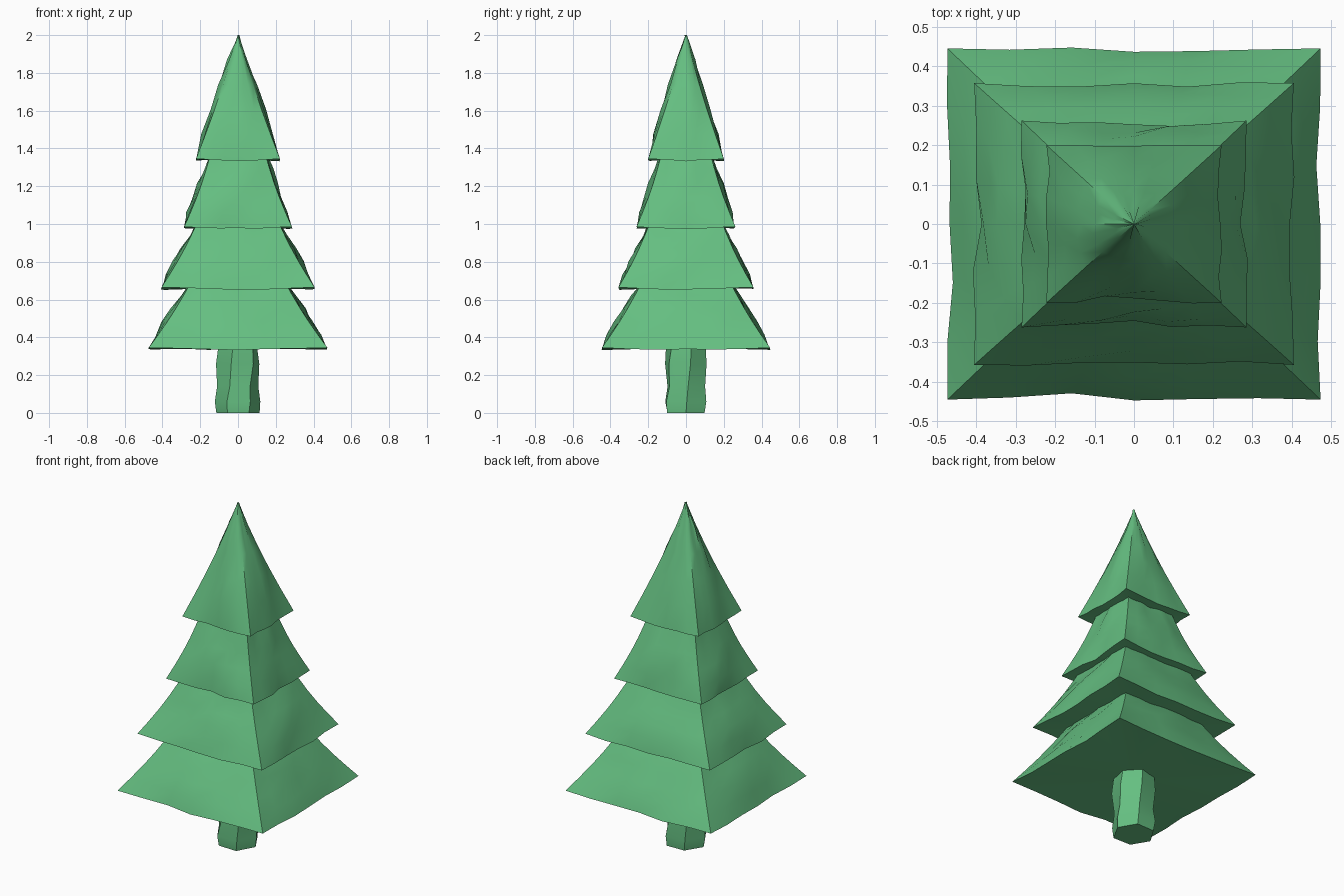
import bpy, bmesh, math, random

old = bpy.data.objects.get("Cube")
if old:
    bpy.data.objects.remove(old, do_unlink=True)

random.seed(4)

# The whole tree shares one green
green = bpy.data.materials.new("leaf_green")
green.use_nodes = True
COLOUR = (0.13, 0.52, 0.22, 1)
green.diffuse_color = COLOUR
green.node_tree.nodes["Principled BSDF"].inputs["Base Color"].default_value = COLOUR


def loft(name, rings, crease):
    """Skin closed rings of points, cap both ends, shade smooth up to the crease angle."""
    bm = bmesh.new()
    loops = [[bm.verts.new(p) for p in ring] for ring in rings]
    n = len(loops[0])
    for low, high in zip(loops, loops[1:]):
        for i in range(n):
            j = (i + 1) % n
            bm.faces.new((low[i], low[j], high[j], high[i]))
    for loop in (loops[0], loops[-1]):
        centre = bm.verts.new((0, 0, max(v.co.z for v in loop)))
        for i in range(n):
            bm.faces.new((centre, loop[i], loop[(i + 1) % n]))
    bmesh.ops.remove_doubles(bm, verts=bm.verts, dist=0.0005)
    bmesh.ops.recalc_face_normals(bm, faces=bm.faces)
    mesh = bpy.data.meshes.new(name)
    bm.to_mesh(mesh)
    bm.free()
    mesh.materials.append(green)
    obj = bpy.data.objects.new(name, mesh)
    bpy.context.collection.objects.link(obj)
    bpy.ops.object.select_all(action="DESELECT")
    obj.select_set(True)
    bpy.context.view_layer.objects.active = obj
    bpy.ops.object.shade_smooth_by_angle(angle=math.radians(crease))


def square_ring(hx, hy, z, bulge, droop, steps=6):
    """Rectangle with straight corners and gently uneven sides."""
    corners = [(-hx, -hy), (hx, -hy), (hx, hy), (-hx, hy)]
    normals = [(0, -1), (1, 0), (0, 1), (-1, 0)]
    points = []
    for side, (nx, ny) in enumerate(normals):
        (ax, ay), (bx, by) = corners[side], corners[(side + 1) % 4]
        for k in range(steps):
            t = k / steps
            swell = math.sin(math.pi * t)
            out = swell * (bulge + random.uniform(-0.012, 0.012)) if hx else 0
            drop = swell * droop * random.uniform(0.4, 1)
            points.append((ax + (bx - ax) * t + nx * out,
                           ay + (by - ay) * t + ny * out, z - drop))
    return points


# Foliage tiers: name, bottom (z, half x, half y), top (z, half x, half y)
TIERS = [
    ("bottom_tier", (0.345, 0.473, 0.445), (0.69, 0.25, 0.235)),
    ("lower_middle_tier", (0.665, 0.405, 0.357), (1.01, 0.215, 0.19)),
    ("upper_middle_tier", (0.985, 0.285, 0.262), (1.37, 0.145, 0.13)),
    ("top_tier", (1.345, 0.222, 0.20), (2.0, 0, 0)),
]
LEVELS = 5
for name, low, high in TIERS:
    rings = []
    for level in range(LEVELS + 1):
        t = level / LEVELS
        z, hx, hy = (a + (b - a) * t for a, b in zip(low, high))
        arch = math.sin(math.pi * t)
        pinch = 0.01 * arch
        bulge = 0.02 * arch if level else -0.008
        rings.append(square_ring(hx - pinch, hy - pinch, z, bulge,
                                 0 if level else 0.014))
    loft(name, rings, 40)

# Trunk: a slightly twisted, uneven six-sided post
trunk = []
for z, radius, twist in [(0, 0.114, 0), (0.06, 0.122, 2), (0.14, 0.108, 6),
                         (0.26, 0.119, 12), (0.36, 0.106, 16)]:
    ring = []
    for k in range(6):
        a = math.radians(60 * k + twist)
        r = radius * random.uniform(0.96, 1.03)
        ring.append((r * math.cos(a), r * math.sin(a), z))
    trunk.append(ring)
loft("trunk", trunk, 35)
